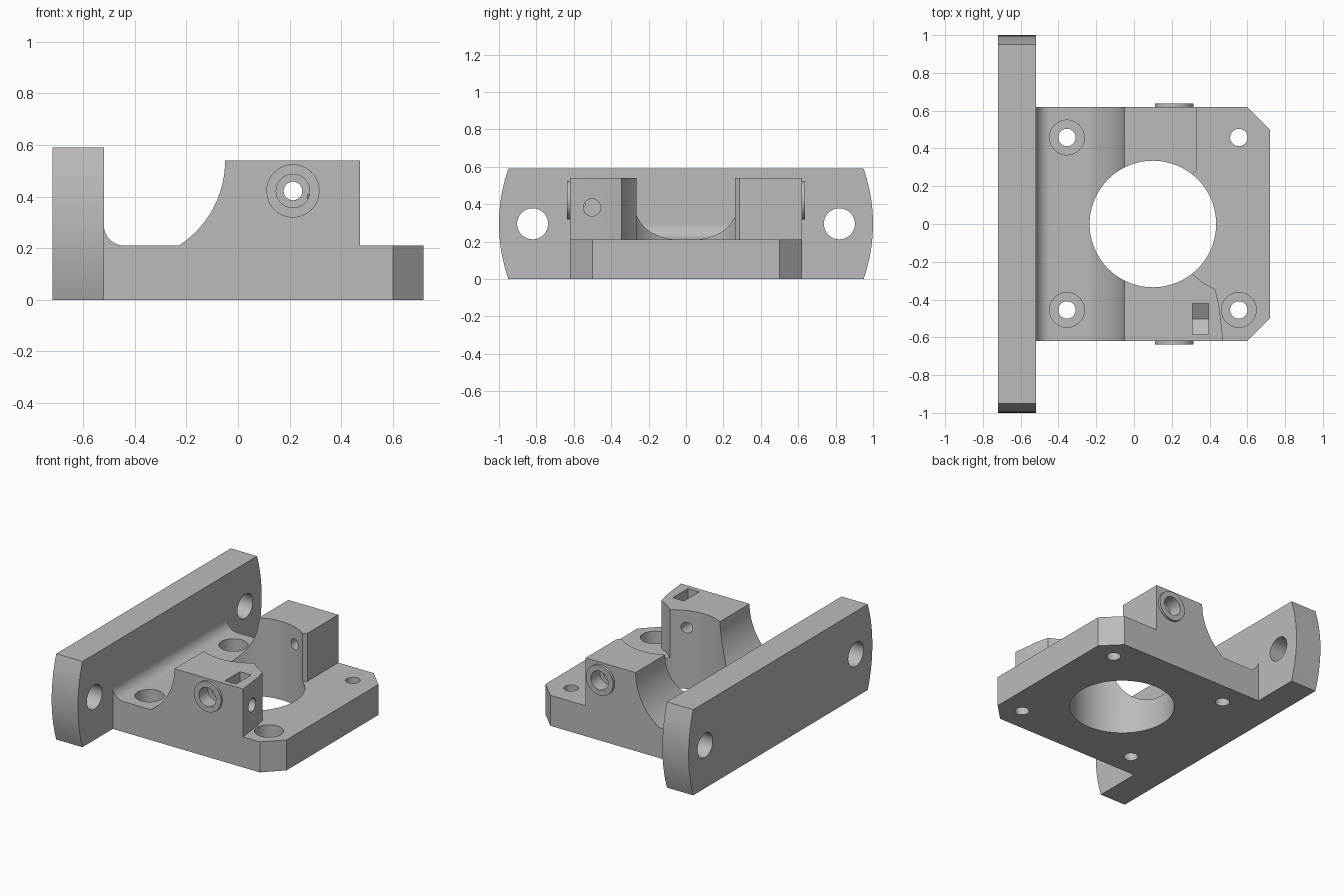
import bpy, bmesh
from math import sin, cos, pi, radians, asin

cube = bpy.data.objects.get("Cube")
if cube:
    bpy.data.objects.remove(cube, do_unlink=True)

grey = bpy.data.materials.new("light grey")
grey.use_nodes = True
grey.diffuse_color = (0.5, 0.5, 0.5, 1)
grey.node_tree.nodes["Principled BSDF"].inputs["Base Color"].default_value = (0.5, 0.5, 0.5, 1)


def arc(cx, cy, r, start, end, n=16):
    """Points on an arc, angles in degrees."""
    angles = [radians(start + (end - start) * i / n) for i in range(n + 1)]
    return [(cx + r * cos(a), cy + r * sin(a)) for a in angles]


def prism(name, pts, axis, lo, hi):
    """Extrude a 2D outline along an axis: x uses (y, z), y uses (x, z), z uses (x, y)."""
    place = {"x": lambda u, v, w: (w, u, v),
             "y": lambda u, v, w: (u, w, v),
             "z": lambda u, v, w: (u, v, w)}[axis]
    bm = bmesh.new()
    low, high = [[bm.verts.new(place(u, v, w)) for u, v in pts] for w in (lo, hi)]
    bm.faces.new(low)
    bm.faces.new(high)
    for i in range(len(pts)):
        j = (i + 1) % len(pts)
        bm.faces.new((low[i], low[j], high[j], high[i]))
    bmesh.ops.recalc_face_normals(bm, faces=bm.faces)
    mesh = bpy.data.meshes.new(name)
    bm.to_mesh(mesh)
    bm.free()
    mesh.materials.append(grey)
    obj = bpy.data.objects.new(name, mesh)
    bpy.context.collection.objects.link(obj)
    return obj


def rod(name, u, v, r, axis, lo, hi, n=48):
    return prism(name, arc(u, v, r, 0, 360, n)[:-1], axis, lo, hi)


def combine(target, tool, operation="DIFFERENCE"):
    """Apply a boolean and discard the tool."""
    mod = target.modifiers.new("boolean", "BOOLEAN")
    mod.operation, mod.solver, mod.object = operation, "EXACT", tool
    graph = bpy.context.evaluated_depsgraph_get()
    mesh = bpy.data.meshes.new_from_object(target.evaluated_get(graph))
    target.modifiers.clear()
    target.data = mesh
    bpy.data.objects.remove(tool, do_unlink=True)


# Upright mounting plate with bowed ends and two bolt holes
half, radius = 0.295, 0.895
sweep = asin(half / radius) * 180 / pi
outline = (arc(1 - radius, half, radius, -sweep, sweep, 10)
           + arc(radius - 1, half, radius, 180 - sweep, 180 + sweep, 10))
plate = prism("mounting_plate", outline, "x", -0.72, -0.52)
for side in (-1, 1):
    combine(plate, rod("bolt_cutter", side * 0.82, 0.295, 0.083, "x", -0.8, -0.4))

# Body side profile: base, fillet against the plate, concave rise to the clamp
base_top, clamp_top = 0.21, 0.54
profile = [(-0.52, 0)]
profile += arc(-0.44, 0.29, 0.08, 180, 270)
profile += arc(-0.4425, clamp_top, 0.3925, -57.2, 0, 20)
profile += [(0.72, clamp_top), (0.72, 0)]
body = prism("clamp_body", profile, "y", -0.62, 0.62)

# Lower deck in front of the two unequal clamp blocks
deck = [(0.33, 0.7), (0.33, 0.285), (0.305, 0.26), (0.305, -0.262), (0.37, -0.315),
        (0.43, -0.345), (0.45, -0.43), (0.475, -0.64), (0.475, -0.7), (0.9, -0.7), (0.9, 0.7)]
combine(body, prism("deck_cutter", deck, "z", base_top, 0.8))

for side in (-1, 1):
    # Clipped base corners
    corner = [(0.58, side * 0.64), (0.74, side * 0.48), (0.9, side * 0.9)]
    combine(body, prism("corner_cutter", corner, "z", -0.1, 0.8))
    # Raised boss around the cross screw
    ends = sorted((side * 0.5, side * 0.637))
    combine(body, rod("boss", 0.213, 0.422, 0.103, "y", *ends), "UNION")

# Central bore, cross screw hole and its end recesses
combine(body, rod("bore_cutter", 0.1, 0, 0.335, "z", -0.1, 0.8, 96))
combine(body, rod("screw_cutter", 0.213, 0.422, 0.036, "y", -0.8, 0.8))
for side in (-1, 1):
    ends = sorted((side * 0.54, side * 0.8))
    combine(body, rod("recess_cutter", 0.213, 0.422, 0.065, "y", *ends))

# Corner screw holes, three of them counterbored
for x in (-0.355, 0.555):
    for y in (-0.455, 0.458):
        combine(body, rod("hole_cutter", x, y, 0.046, "z", -0.1, 0.5))
        if x < 0 or y < 0:
            combine(body, rod("counterbore_cutter", x, y, 0.092, "z", 0.1, 0.35))

# Nut slot with pointed floor, and the set screw hole leading to it
slot = [(-0.585, 0.7), (-0.585, 0.335), (-0.5025, 0.287), (-0.42, 0.335), (-0.42, 0.7)]
combine(body, prism("slot_cutter", slot, "x", 0.31, 0.395))
combine(body, rod("set_screw_cutter", -0.5025, 0.382, 0.046, "x", 0.27, 0.6))

# Smooth the curved walls while keeping edges crisp
bpy.ops.object.select_all(action="DESELECT")
for obj in (plate, body):
    obj.select_set(True)
bpy.context.view_layer.objects.active = body
bpy.ops.object.shade_smooth_by_angle(angle=radians(25))
